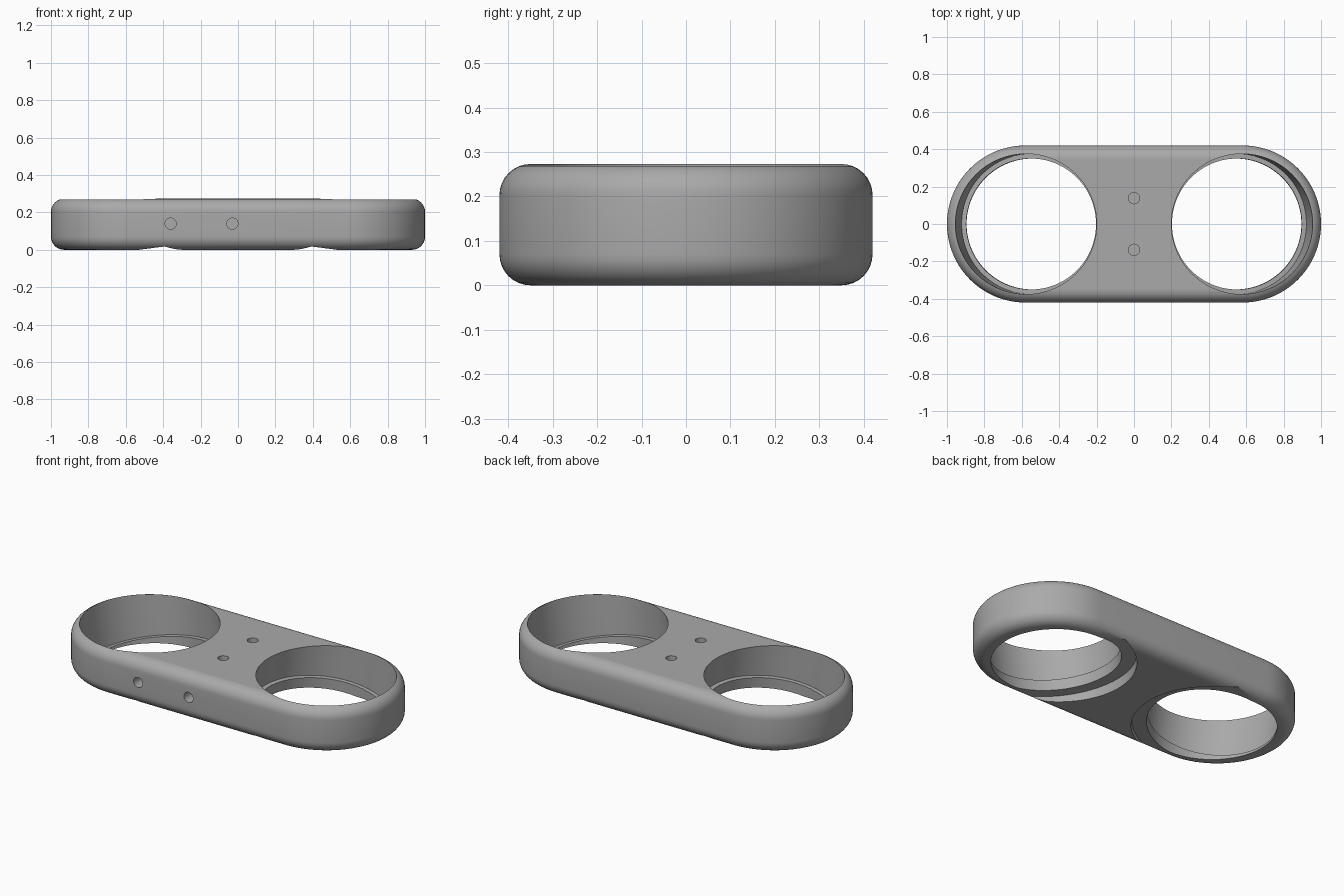
import bpy, bmesh, math
from mathutils import Matrix, Vector

cube = bpy.data.objects.get("Cube")
if cube:
    bpy.data.objects.remove(cube, do_unlink=True)

HALF_WIDTH, HALF_LENGTH, HEIGHT = 0.42, 1.0, 0.273
TILT = math.radians(7.4)

grey = bpy.data.materials.new("mid grey")
grey.use_nodes = True
colour = (0.4, 0.4, 0.4, 1)
grey.diffuse_color = colour
grey.node_tree.nodes["Principled BSDF"].inputs["Base Color"].default_value = colour


def add_object(name, bm):
    mesh = bpy.data.meshes.new(name)
    bm.to_mesh(mesh)
    bm.free()
    mesh.materials.append(grey)
    ob = bpy.data.objects.new(name, mesh)
    bpy.context.collection.objects.link(ob)
    return ob


def cylinder_cutter(name, radius, low, high, matrix, sides=128):
    """Cylinder along the matrix's z axis, from low to high."""
    bm = bmesh.new()
    bmesh.ops.create_cone(bm, cap_ends=True, segments=sides, radius1=radius,
                          radius2=radius, depth=high - low,
                          matrix=matrix @ Matrix.Translation((0, 0, (low + high) / 2)))
    ob = add_object(name, bm)
    ob.hide_render = True
    return ob


# Rounded bar: stadium outline, extruded upwards
bm = bmesh.new()
steps = 48
outline = []
for side in (1, -1):
    for i in range(steps + 1):
        a = math.pi * (i / steps - 0.5)
        outline.append(bm.verts.new((side * (HALF_LENGTH - HALF_WIDTH + HALF_WIDTH * math.cos(a)),
                                     side * HALF_WIDTH * math.sin(a), 0)))
base = bm.faces.new(outline)
top = bmesh.ops.extrude_face_region(bm, geom=[base])
bmesh.ops.translate(bm, vec=(0, 0, HEIGHT),
                    verts=[g for g in top["geom"] if isinstance(g, bmesh.types.BMVert)])
bmesh.ops.recalc_face_normals(bm, faces=bm.faces)
# Round the top and bottom rims
rims = [e for e in bm.edges if abs(e.verts[0].co.z - e.verts[1].co.z) < 0.001]
bmesh.ops.bevel(bm, geom=rims, offset=0.07, segments=8, profile=0.5, affect='EDGES')
body = add_object("double_ring_holder", bm)

# Tilted cups: bore, lip opening and underside recess on each side
cutters = []
for side, label in ((1, "left"), (-1, "right")):
    turn = Matrix.Rotation(side * TILT, 4, 'Y')
    seat = Matrix.Translation((side * 0.55, 0, 0.06)) @ turn
    under = Matrix.Translation((side * 0.53, 0, 0)) @ turn
    cutters += [cylinder_cutter(label + "_bore", 0.375, 0, 0.6, seat),
                cylinder_cutter(label + "_opening", 0.35, -0.3, 0.1, seat),
                cylinder_cutter(label + "_recess", 0.42, -0.3, 0, under)]

# Blind screw holes in the top and the front
for y in (0.138, -0.138):
    cutters.append(cylinder_cutter("top_hole", 0.03, -0.1, 0.1,
                                   Matrix.Translation((0, y, HEIGHT)), 32))
for x in (-0.36, -0.03):
    cutters.append(cylinder_cutter("front_hole", 0.03, -0.07, 0.07,
                                   Matrix.Translation((x, -HALF_WIDTH, 0.14))
                                   @ Matrix.Rotation(math.pi / 2, 4, 'X'), 32))

# Cut everything out of the bar
bpy.ops.object.select_all(action='DESELECT')
bpy.context.view_layer.objects.active = body
body.select_set(True)
for cutter in cutters:
    mod = body.modifiers.new(cutter.name, 'BOOLEAN')
    mod.operation = 'DIFFERENCE'
    mod.solver = 'EXACT'
    mod.object = cutter
    bpy.ops.object.modifier_apply(modifier=mod.name)
    bpy.data.objects.remove(cutter, do_unlink=True)

bpy.ops.object.shade_smooth_by_angle(angle=math.radians(30))
